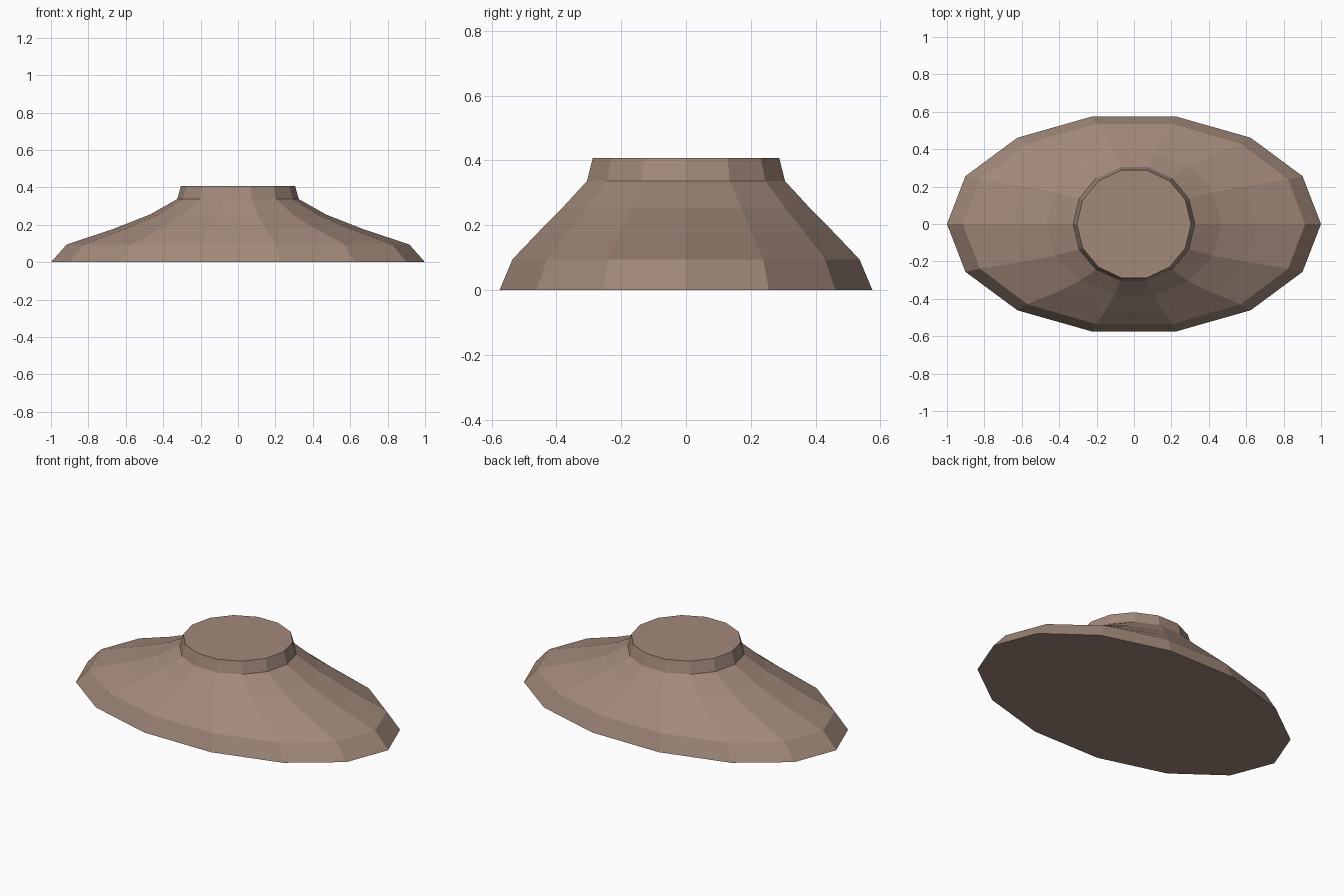
import bpy, bmesh
from math import cos, sin, tau

if "Cube" in bpy.data.objects:
    bpy.data.objects.remove(bpy.data.objects["Cube"])

SIDES = 14
# Oval rings from base to top: x radius, y radius, height
RINGS = [(1.0, 0.59, 0.0), (0.915, 0.549, 0.095), (0.66, 0.466, 0.18),
         (0.47, 0.39, 0.255), (0.325, 0.313, 0.337), (0.305, 0.295, 0.408)]

# Flared mound: stacked oval rings with flat caps
bm = bmesh.new()
rings = [[bm.verts.new((a * cos(tau * i / SIDES), b * sin(tau * i / SIDES), z))
          for i in range(SIDES)] for a, b, z in RINGS]
for low, high in zip(rings, rings[1:]):
    for i in range(SIDES):
        j = (i + 1) % SIDES
        bm.faces.new((low[i], low[j], high[j], high[i]))
bm.faces.new(rings[0][::-1])
bm.faces.new(rings[-1])

mesh = bpy.data.meshes.new("mound")
bm.to_mesh(mesh)
bm.free()
mound = bpy.data.objects.new("mound", mesh)
bpy.context.collection.objects.link(mound)

# Earthy brown
brown = bpy.data.materials.new("earth_brown")
brown.diffuse_color = (0.36, 0.25, 0.195, 1)
brown.use_nodes = True
brown.node_tree.nodes["Principled BSDF"].inputs["Base Color"].default_value = brown.diffuse_color
mesh.materials.append(brown)
